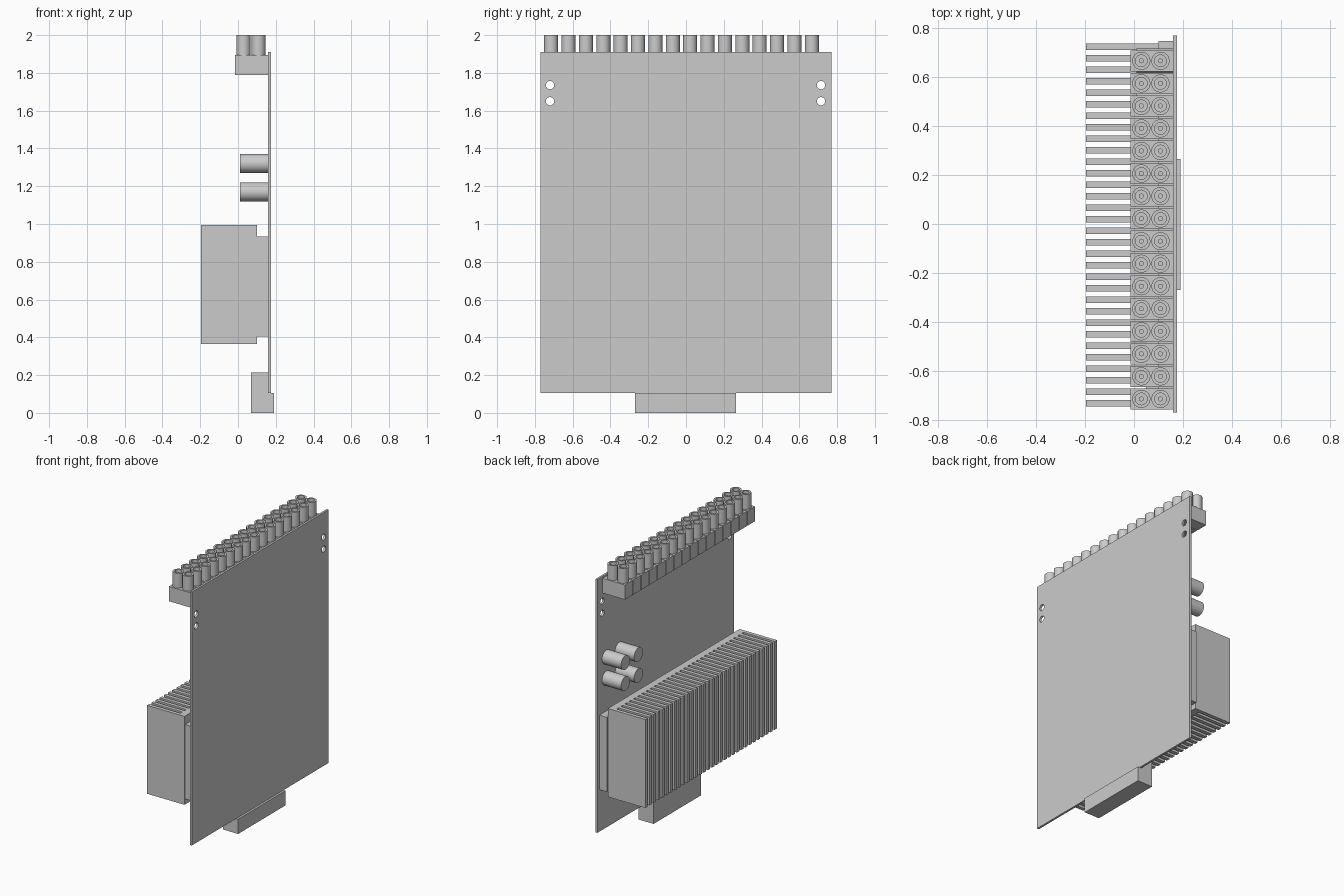
import bpy, bmesh, math
from mathutils import Matrix, Vector

old = bpy.data.objects.get("Cube")
if old:
    bpy.data.objects.remove(old, do_unlink=True)

grey = bpy.data.materials.new("plain grey")
grey.use_nodes = True
GREY = (0.6, 0.6, 0.6, 1)
grey.diffuse_color = GREY
grey.node_tree.nodes["Principled BSDF"].inputs["Base Color"].default_value = GREY


def finish(name, bm, smooth=False):
    bmesh.ops.recalc_face_normals(bm, faces=bm.faces)
    mesh = bpy.data.meshes.new(name)
    bm.to_mesh(mesh)
    bm.free()
    mesh.materials.append(grey)
    obj = bpy.data.objects.new(name, mesh)
    bpy.context.collection.objects.link(obj)
    bpy.ops.object.select_all(action='DESELECT')
    obj.select_set(True)
    bpy.context.view_layer.objects.active = obj
    if smooth:
        bpy.ops.object.shade_smooth_by_angle(angle=math.radians(35))
    return obj


def add_box(bm, x0, x1, y0, y1, z0, z1):
    mat = Matrix.Translation(((x0 + x1) / 2, (y0 + y1) / 2, (z0 + z1) / 2))
    bmesh.ops.create_cube(bm, size=1, matrix=mat @ Matrix.Diagonal((x1 - x0, y1 - y0, z1 - z0, 1)))


def add_rod(bm, x0, x1, y, z, r):
    mat = Matrix.Translation(((x0 + x1) / 2, y, z)) @ Matrix.Rotation(math.pi / 2, 4, 'Y')
    bmesh.ops.create_cone(bm, cap_ends=True, segments=32, radius1=r, radius2=r,
                          depth=x1 - x0, matrix=mat)


def prism(name, points, direction):
    bm = bmesh.new()
    face = bm.faces.new([bm.verts.new(p) for p in points])
    out = bmesh.ops.extrude_face_region(bm, geom=[face])
    moved = [v for v in out["geom"] if isinstance(v, bmesh.types.BMVert)]
    bmesh.ops.translate(bm, verts=moved, vec=Vector(direction))
    return finish(name, bm)


def box(name, *size):
    bm = bmesh.new()
    add_box(bm, *size)
    return finish(name, bm)


# Circuit board with two mounting holes near each top corner
cut = bmesh.new()
for y in (-0.72, 0.715):
    for z in (1.65, 1.735):
        add_rod(cut, 0.1, 0.25, y, z, 0.022)
cutter = finish("hole_cutter", cut)
cutter.hide_render = True
board = box("circuit_board", 0.16, 0.175, -0.77, 0.77, 0.105, 1.91)
mod = board.modifiers.new("holes", 'BOOLEAN')
mod.operation = 'DIFFERENCE'
mod.solver = 'EXACT'
mod.object = cutter
bpy.ops.object.modifier_apply(modifier="holes")
bpy.data.objects.remove(cutter, do_unlink=True)

# Edge connector, stepped around the lower edge of the board
step = [(0.07, 0), (0.19, 0), (0.19, 0.105), (0.16, 0.105), (0.16, 0.215), (0.07, 0.215)]
prism("edge_connector", [(x, -0.27, z) for x, z in step], (0, 0.535, 0))

# Heat sink: a comb outline raised into fins, on a mounting plate
FINS, THICK, START, END = 32, 0.026, -0.745, 0.737
pitch = (END - START - THICK) / (FINS - 1)
comb = [(0.10, END), (0.10, START)]
for i in range(FINS):
    y = START + i * pitch
    comb += [(-0.195, y), (-0.195, y + THICK)]
    if i < FINS - 1:
        comb += [(0.05, y + THICK), (0.05, y + pitch)]
comb.insert(2, (0.05, START))
prism("heat_sink", [(x, y, 0.365) for x, y in comb], (0, 0, 0.63))
box("heat_sink_mount", 0.10, 0.16, -0.74, 0.747, 0.405, 0.935)

# Four capacitors lying out from the board
caps = bmesh.new()
for y in (0.52, 0.667):
    for z in (1.17, 1.32):
        add_rod(caps, 0.01, 0.16, y, z, 0.05)
finish("capacitors", caps, smooth=True)

# Terminal strip: separate cells, each with two hollow sockets and a centre pin
cells, sockets = bmesh.new(), bmesh.new()
SEG = 24
profile = [(0.037, 1.895), (0.037, 2.0), (0.024, 2.0), (0.024, 1.95),
           (0.01, 1.95), (0.01, 1.985)]
for i in range(16):
    y = -0.714 + i * 0.092
    add_box(cells, -0.015, 0.16, y - 0.043, y + 0.043, 1.79, 1.895)
    for x in (0.03, 0.108):
        rings = [[sockets.verts.new((x + r * math.cos(math.tau * k / SEG),
                                     y + r * math.sin(math.tau * k / SEG), z))
                  for k in range(SEG)] for r, z in profile]
        for a, b in zip(rings, rings[1:]):
            for k in range(SEG):
                n = (k + 1) % SEG
                sockets.faces.new((a[k], a[n], b[n], b[k]))
        sockets.faces.new(rings[-1])
        sockets.faces.new(rings[0][::-1])
finish("terminal_cells", cells)
finish("terminal_sockets", sockets, smooth=True)
